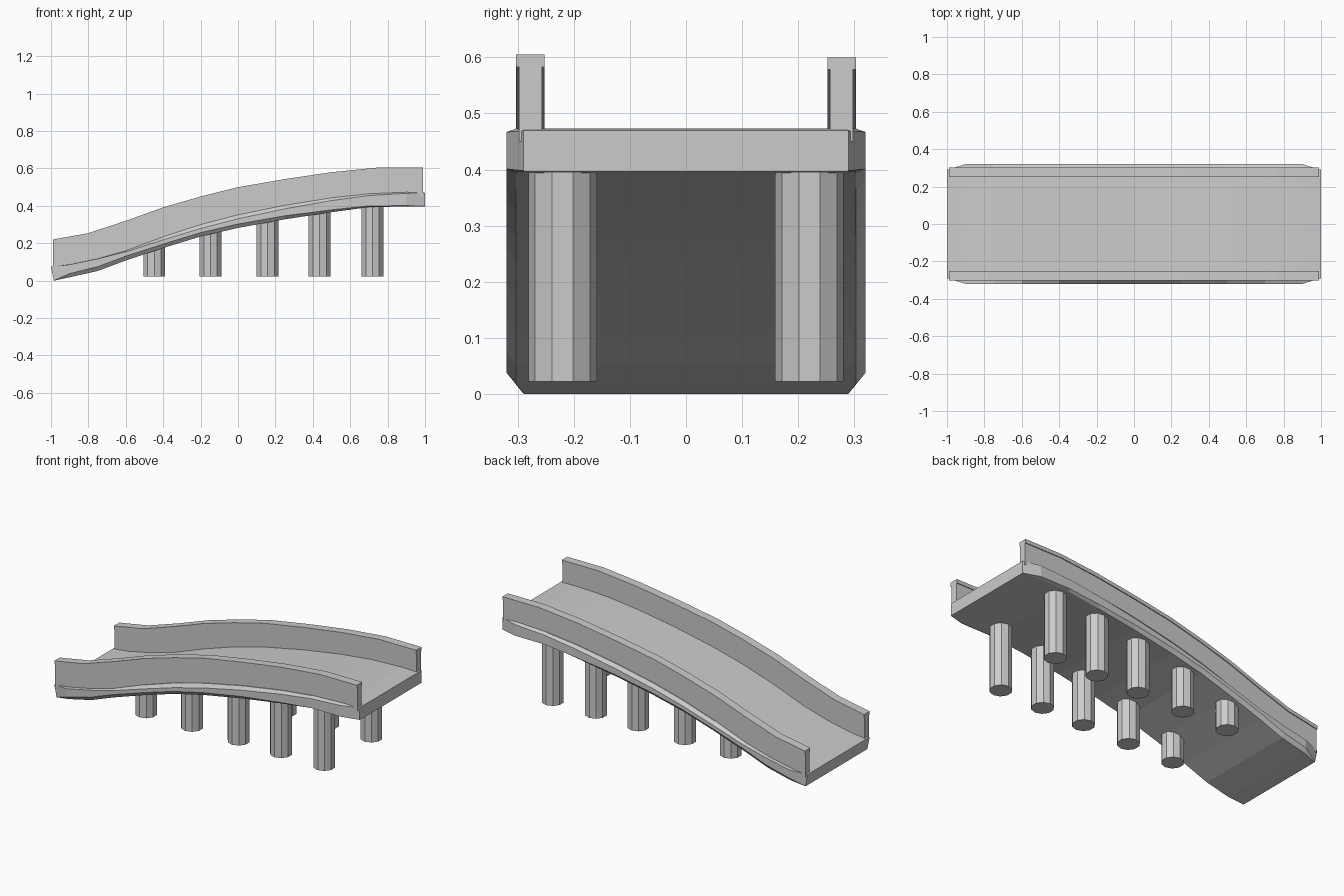
import bpy, bmesh

if "Cube" in bpy.data.objects:
    bpy.data.objects.remove(bpy.data.objects["Cube"])


def loft(name, rings):
    """Skin a list of equal-length closed cross-sections and cap both ends."""
    bm = bmesh.new()
    rows = [[bm.verts.new(p) for p in ring] for ring in rings]
    n = len(rows[0])
    for a, b in zip(rows, rows[1:]):
        for i in range(n):
            j = (i + 1) % n
            bm.faces.new((a[i], a[j], b[j], b[i]))
    bm.faces.new(rows[0])
    bm.faces.new(rows[-1])
    bmesh.ops.recalc_face_normals(bm, faces=bm.faces)
    mesh = bpy.data.meshes.new(name)
    bm.to_mesh(mesh)
    bm.free()
    obj = bpy.data.objects.new(name, mesh)
    bpy.context.collection.objects.link(obj)
    return obj


def interp(points, x):
    for (x0, z0), (x1, z1) in zip(points, points[1:]):
        if x <= x1:
            return z0 + (z1 - z0) * (x - x0) / (x1 - x0)
    return points[-1][1]


# Deck stations: x, top z, bottom z, outer half width, outer top drop, outer bottom rise
DECK = [
    (-1.00, 0.075, 0.000, 0.29, 0.0, 0.0),
    (-0.90, 0.087, 0.018, 0.32, 0.0, 0.019),
    (-0.75, 0.118, 0.052, 0.32, 0.0, 0.022),
    (-0.60, 0.160, 0.108, 0.32, 0.005, 0.022),
    (-0.40, 0.235, 0.175, 0.32, 0.016, 0.02),
    (-0.20, 0.300, 0.236, 0.32, 0.02, 0.02),
    (0.00, 0.352, 0.282, 0.32, 0.02, 0.02),
    (0.25, 0.403, 0.328, 0.32, 0.018, 0.018),
    (0.50, 0.443, 0.366, 0.32, 0.014, 0.012),
    (0.70, 0.465, 0.393, 0.32, 0.009, 0.006),
    (0.90, 0.473, 0.397, 0.32, 0.005, 0.003),
    (1.00, 0.470, 0.397, 0.29, 0.0, 0.0),
]
rings = []
for x, top, bot, w, drop, rise in DECK:
    xb = -0.985 if x == -1.0 else x          # leaning lower end
    inner = min(w, 0.303)
    if w < 0.3:
        inner = w - 0.002
    half = [(x, inner, top), (x, w, top - drop - 0.001),
            (xb, w, bot + rise + 0.001), (xb, inner, bot)]
    rings.append(half + [(px, -py, pz) for px, py, pz in reversed(half)])
loft("bridge_deck", rings)

# Side rails: thin wall with a slightly wider cap
RAIL = [(-0.99, 0.22), (-0.8, 0.254), (-0.6, 0.32), (-0.4, 0.392), (-0.2, 0.45),
        (0.0, 0.50), (0.25, 0.543), (0.5, 0.58), (0.75, 0.605), (0.99, 0.605)]
deck_top = [(s[0], s[1]) for s in DECK]
for label, side, dz in (("front", -1, 0.0), ("back", 1, -0.005)):
    rings = []
    for x, z in RAIL:
        z += dz
        lip, base = z - 0.022, interp(deck_top, x) - 0.02
        section = [(0.252, z), (0.303, z), (0.303, lip), (0.298, lip),
                   (0.298, base), (0.257, base), (0.257, lip), (0.252, lip)]
        rings.append([(x, side * y, h) for y, h in section])
    loft(label + "_rail", rings)

# Ten-sided support columns in pairs, running up into the deck
deck_bottom = [(s[0], s[2]) for s in DECK]
for i, x in enumerate((-0.447, -0.147, 0.158, 0.436, 0.719)):
    top = interp(deck_bottom, x) + 0.025
    for label, side in (("front", -1), ("back", 1)):
        bpy.ops.mesh.primitive_cylinder_add(
            vertices=10, radius=0.061, depth=top - 0.022,
            location=(x, side * 0.22, (top + 0.022) / 2))
        bpy.context.object.name = f"{label}_column_{i + 1}"
